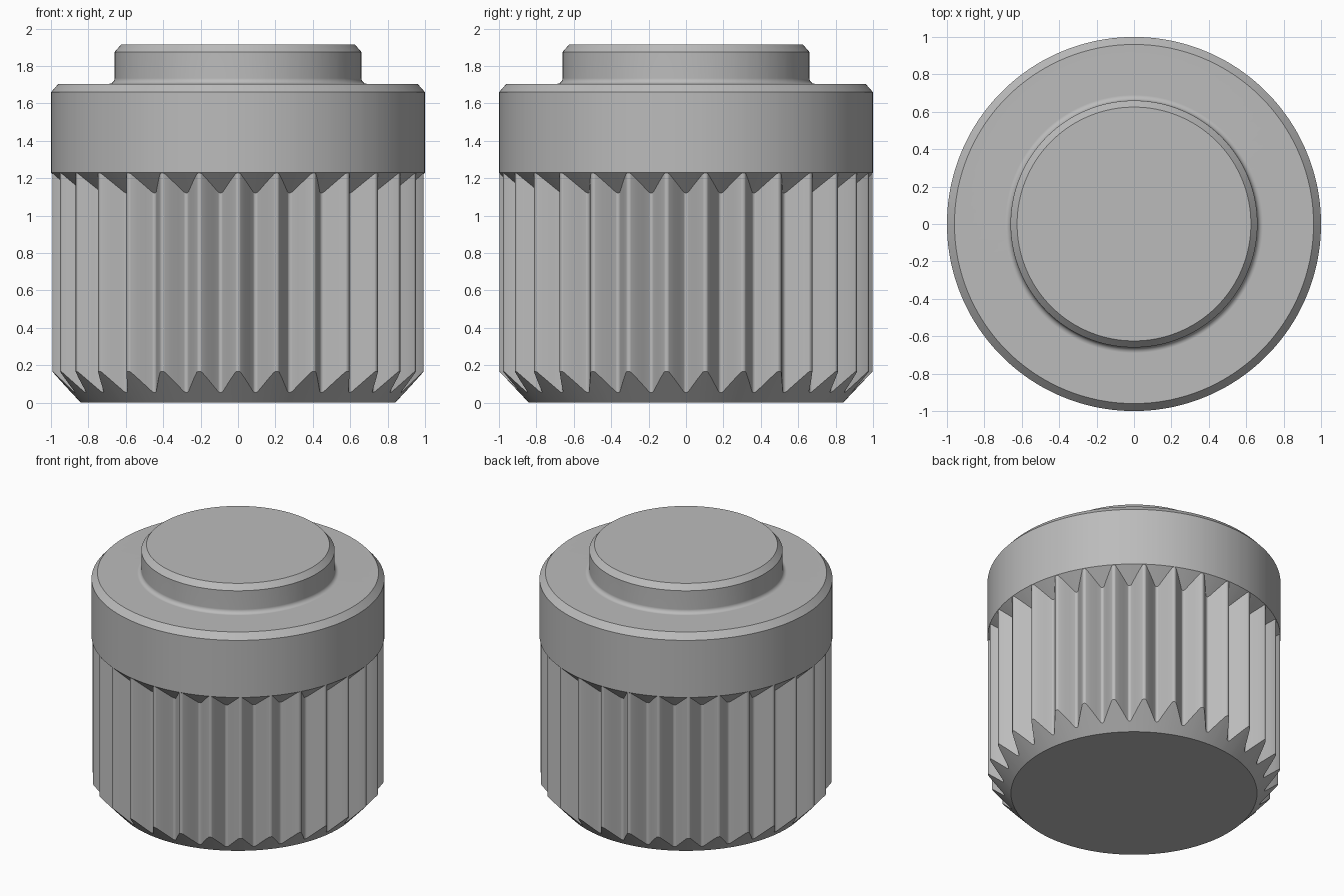
import bpy, bmesh
from math import sin, cos, pi, radians

cube = bpy.data.objects.get("Cube")
if cube:
    bpy.data.objects.remove(cube)

# Single plain grey
grey = bpy.data.materials.new("plain grey")
grey.use_nodes = True
colour = (0.5, 0.5, 0.5, 1)
grey.diffuse_color = colour
grey.node_tree.nodes["Principled BSDF"].inputs["Base Color"].default_value = colour

RIBS = 30
PITCH = 360 / RIBS
COLLAR_Z, COLLAR_TOP = 1.23, 1.705
CHAMFER_Z, BASE_R = 0.17, 0.84
BOSS_R, FILLET = 0.66, 0.03

# Half of one rib in plan: (degrees from crest, radius), slightly rounded crest and valley
half = [(0.3, 0.998), (0.8, 0.994), (2.2, 0.962), (3.8, 0.926), (5.2, 0.896), (5.7, 0.892)]
rib = half + [(PITCH - a, r) for a, r in reversed(half)]
columns = [(radians(-90 + k * PITCH + a), r) for k in range(RIBS) for a, r in rib]

# Turned profile above the ribs, from the top cap down to the collar's lower edge
upper = [(0.625, 1.915), (BOSS_R, 1.875)]
for i in range(6):
    t = i / 5 * pi / 2
    upper.append((BOSS_R + FILLET * (1 - cos(t)), COLLAR_TOP + FILLET * (1 - sin(t))))
upper += [(0.96, COLLAR_TOP), (1.0, 1.66), (1.0, COLLAR_Z)]


def ring(bm, rows):
    return [bm.verts.new((r * cos(a), r * sin(a), z)) for (a, _), (r, z) in zip(columns, rows)]


# Knob body: turned rings, then ribs whose grooves run out on cones at both ends
bm = bmesh.new()
rings = [ring(bm, [p] * len(columns)) for p in upper]
rings.append(ring(bm, [(r, COLLAR_Z - (1 - r)) for _, r in columns]))
slope = CHAMFER_Z / (1 - BASE_R)
rings.append(ring(bm, [(r, CHAMFER_Z - (1 - r) * slope) for _, r in columns]))
rings.append(ring(bm, [(BASE_R, 0)] * len(columns)))
n = len(columns)
for a, b in zip(rings, rings[1:]):
    for i in range(n):
        j = (i + 1) % n
        bm.faces.new((a[i], b[i], b[j], a[j]))

# Flat top and base caps
bm.faces.new(rings[0])
bm.faces.new(list(reversed(rings[-1])))
bmesh.ops.recalc_face_normals(bm, faces=bm.faces)

mesh = bpy.data.meshes.new("ribbed_knob")
bm.to_mesh(mesh)
bm.free()
mesh.materials.append(grey)
knob = bpy.data.objects.new("ribbed_knob", mesh)
bpy.context.collection.objects.link(knob)

# Smooth turned surfaces, crisp chamfers
bpy.ops.object.select_all(action="DESELECT")
bpy.context.view_layer.objects.active = knob
knob.select_set(True)
bpy.ops.object.shade_smooth_by_angle(angle=radians(35))
weighted = knob.modifiers.new("even_shading", "WEIGHTED_NORMAL")
weighted.keep_sharp = True
